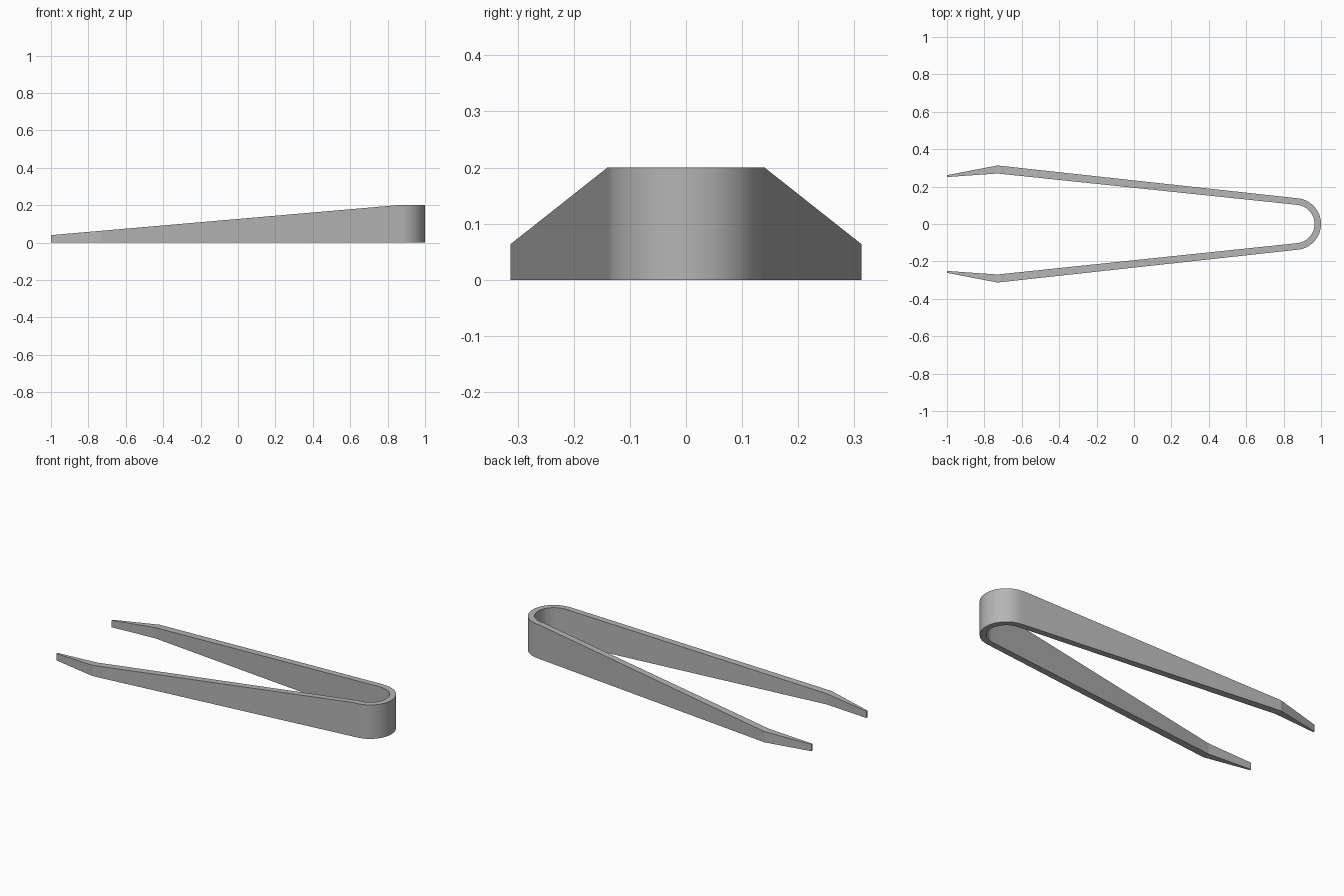
import bpy, bmesh, math

if "Cube" in bpy.data.objects:
    bpy.data.objects.remove(bpy.data.objects["Cube"])

CX, R_OUT, R_IN = 0.862, 0.138, 0.103   # bend centre and radii
TILT = math.radians(6.2)                # lean of the arms
STEP_X = 0.85                           # where the sloping top edge begins
ARC = 32


def top_z(x):
    return min(0.2, 0.04 + 0.16 * (x + 1) / (STEP_X + 1))


def arm_side(knee_y, tip_y, r):
    """Points of one arm wall from the tip up to the start of the bend."""
    tx, ty = CX + r * math.sin(TILT), r * math.cos(TILT)
    t = (STEP_X + 0.73) / (tx + 0.73)
    return [(-1, tip_y), (-0.73, knee_y), (STEP_X, knee_y + t * (ty - knee_y))]


def wall(knee_y, tip_y, r):
    """Full plan line: arm, round bend, mirrored arm."""
    arm = arm_side(knee_y, tip_y, r)
    a0 = math.pi / 2 - TILT
    bend = [(CX + r * math.cos(a0 * (1 - 2 * i / ARC)),
             r * math.sin(a0 * (1 - 2 * i / ARC))) for i in range(ARC + 1)]
    return arm + bend + [(x, -y) for x, y in reversed(arm)]


# Tweezer body: rectangular sections swept along the two plan lines
bm = bmesh.new()
sections = []
for o, i in zip(wall(0.313, 0.261, R_OUT), wall(0.27, 0.251, R_IN)):
    sections.append([bm.verts.new((*o, 0)), bm.verts.new((*o, top_z(o[0]))),
                     bm.verts.new((*i, top_z(i[0]))), bm.verts.new((*i, 0))])
for a, b in zip(sections, sections[1:]):
    for k in range(4):
        n = (k + 1) % 4
        bm.faces.new((a[k], a[n], b[n], b[k]))
# Blunt tips
bm.faces.new(sections[0])
bm.faces.new(sections[-1])
bmesh.ops.recalc_face_normals(bm, faces=bm.faces)

mesh = bpy.data.meshes.new("tweezer_body")
bm.to_mesh(mesh)
bm.free()
body = bpy.data.objects.new("tweezer_body", mesh)
bpy.context.collection.objects.link(body)

# Plain grey metal
grey = bpy.data.materials.new("grey_metal")
grey.diffuse_color = (0.46, 0.46, 0.46, 1)
grey.use_nodes = True
grey.node_tree.nodes["Principled BSDF"].inputs["Base Color"].default_value = grey.diffuse_color
mesh.materials.append(grey)

# Smooth bend, crisp edges
bpy.context.view_layer.objects.active = body
body.select_set(True)
bpy.ops.object.shade_smooth_by_angle(angle=math.radians(9))
